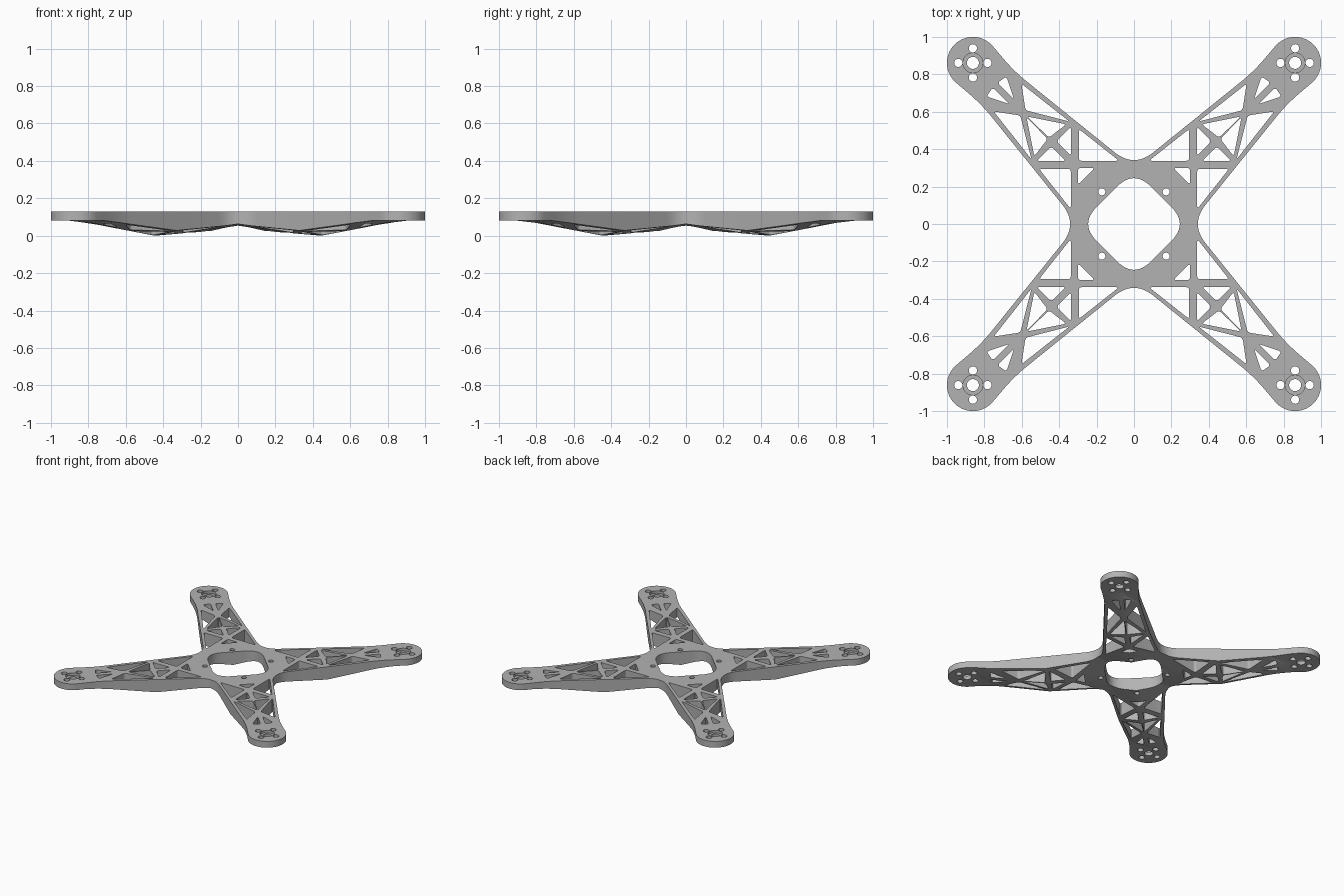
import bpy, bmesh
from math import sin, cos, pi, radians, sqrt
from mathutils import Vector, Matrix

cube = bpy.data.objects.get("Cube")
if cube:
    bpy.data.objects.remove(cube)

TOP = 0.13
HEAD = 1.218          # distance from the centre to a motor axis
S = sqrt(0.5)

grey = bpy.data.materials.new("frame_grey")
grey.use_nodes = True
colour = (0.45, 0.45, 0.45, 1)
grey.diffuse_color = colour
grey.node_tree.nodes["Principled BSDF"].inputs["Base Color"].default_value = colour


def xy(u, v):
    """Arm coordinates (along, across) to plan coordinates."""
    return Vector(((u - v) * S, (u + v) * S))


def turn(points, quarter):
    return [Matrix.Rotation(quarter * pi / 2, 2) @ Vector(p) for p in points]


def circle(centre, r, n=32):
    return [Vector(centre) + Vector((cos(a), sin(a))) * r
            for a in (2 * pi * i / n for i in range(n))]


def rounded(points, sizes, steps=8):
    """Round each corner with a quadratic arc of the given setback."""
    out = []
    for i, p in enumerate(points):
        d = sizes[i]
        if d == 0:
            out.append(p)
            continue
        a = p + (points[i - 1] - p).normalized() * d
        b = p + (points[(i + 1) % len(points)] - p).normalized() * d
        for k in range(steps + 1):
            t = k / steps
            out.append(a * (1 - t) ** 2 + p * 2 * t * (1 - t) + b * t * t)
    return out


def window(points, d=0.017):
    pts = [Vector(p) for p in points]
    return rounded(pts, [d] * len(pts), 6)


def plate(name, loops):
    """Flat plate from outlines with holes, as a bmesh from z=-1 to z=1."""
    curve = bpy.data.curves.new(name + "_outline", "CURVE")
    curve.dimensions = "2D"
    curve.fill_mode = "BOTH"
    curve.extrude = 1
    for loop in loops:
        s = curve.splines.new("POLY")
        s.points.add(len(loop) - 1)
        for point, co in zip(s.points, loop):
            point.co = (co[0], co[1], 0, 1)
        s.use_cyclic_u = True
    helper = bpy.data.objects.new(name + "_outline", curve)
    bpy.context.collection.objects.link(helper)
    dg = bpy.context.evaluated_depsgraph_get()
    mesh = bpy.data.meshes.new_from_object(helper.evaluated_get(dg))
    bm = bmesh.new()
    bm.from_mesh(mesh)
    bpy.data.objects.remove(helper)
    bpy.data.meshes.remove(mesh)
    bmesh.ops.remove_doubles(bm, verts=bm.verts, dist=0.0002)
    return bm


def finish(name, bm):
    bmesh.ops.recalc_face_normals(bm, faces=bm.faces)
    mesh = bpy.data.meshes.new(name)
    bm.to_mesh(mesh)
    bm.free()
    mesh.materials.clear()
    mesh.materials.append(grey)
    for p in mesh.polygons:
        p.material_index = 0
    ob = bpy.data.objects.new(name, mesh)
    bpy.context.collection.objects.link(ob)
    bpy.ops.object.select_all(action="DESELECT")
    ob.select_set(True)
    bpy.context.view_layer.objects.active = ob
    bpy.ops.object.shade_smooth_by_angle(angle=radians(20))


# Underside: distance along arm, spine height, rise towards the arm edges
KEEL = [(0.205, 0.025, 0.167), (0.63, 0.0, 0.167), (1.0, 0.05, 0.14), (1.14, 0.08, 0.0)]


def underside(x, y):
    u = (abs(x) + abs(y)) * S
    v = abs(abs(x) - abs(y)) * S
    u = min(max(u, KEEL[0][0]), KEEL[-1][0])
    for (u0, z0, k0), (u1, z1, k1) in zip(KEEL, KEEL[1:]):
        if u <= u1 + 1e-6:
            t = (u - u0) / (u1 - u0)
            return z0 + (z1 - z0) * t + (k0 + (k1 - k0) * t) * v


# Outer outline: valley, neck, round head, neck, repeated for four arms
outline, sizes = [], []
arc = [radians(-94.7 + 189.4 * i / 30) for i in range(31)]
arm = [xy(0.212, -0.212), xy(1.03, -0.124)]
arm += [xy(HEAD + 0.139 * cos(a), 0.139 * sin(a)) for a in arc]
arm += [xy(1.03, 0.124)]
for q in range(4):
    outline += turn(arm, q)
    sizes += [0.133, 0.09] + [0] * len(arc) + [0.09]
loops = [rounded(outline, sizes, 12)]

# Central opening
square = turn([(0.29, 0)], 0) + turn([(0.29, 0)], 1) + turn([(0.29, 0)], 2) + turn([(0.29, 0)], 3)
loops.append(rounded(square, [0.127] * 4, 12))

# Truss windows on one side of the arm, mirrored across its axis
half = [
    [(0.08, 0.338), (0.295, 0.338), (0.295, 0.508)],
    [(0.337, 0.365), (0.337, 0.52), (0.414, 0.442)],
    [(0.362, 0.533), (0.572, 0.575), (0.455, 0.462)],
    [(0.345, 0.548), (0.58, 0.608), (0.602, 0.75)],
    [xy(0.925, 0.018), xy(1.05, 0.018), xy(1.04, 0.075)],
]
windows = [window(w) for w in half]
windows += [window([(p[1], p[0]) for p in w]) for w in half]
windows.append(window([(0.21, 0.3), (0.3, 0.3), (0.3, 0.21)]))

# Screw holes and motor bores
head = xy(HEAD, 0)
windows.append(circle((0.172, 0.172), 0.019, 20))
windows.append(circle(head, 0.053))
for q in range(4):
    windows.append(circle(head + turn([(0.078, 0)], q)[0], 0.022, 20))
for q in range(4):
    loops += [turn(w, q) for w in windows]

# Frame: fold lines are cut first, then the underside is shaped
bm = plate("frame", loops)
folds = [((0, 0), (1, 0)), ((0, 0), (0, 1)), ((0, 0), (1, 1)), ((0, 0), (1, -1))]
for u, _, _ in KEEL[1:]:
    for q in range(4):
        p = turn([xy(u, 0)], q)[0]
        folds.append((p, p))
for co, no in folds:
    bmesh.ops.bisect_plane(bm, geom=bm.verts[:] + bm.edges[:] + bm.faces[:], dist=1e-5,
                           plane_co=(co[0], co[1], 0), plane_no=(no[0], no[1], 0))
bmesh.ops.triangulate(bm, faces=[f for f in bm.faces if len(f.verts) > 4])
for v in bm.verts:
    v.co.z = TOP if v.co.z > 0 else underside(v.co.x, v.co.y)
finish("frame", bm)

# Recessed rings inside the motor bores
names = ("back_left", "back_right", "front_right", "front_left")
for q, name in enumerate(names):
    c = turn([head], q)[0]
    bm = plate("motor_seat", [circle(c, 0.053), circle(c, 0.032)])
    for v in bm.verts:
        v.co.z = 0.11 if v.co.z > 0 else 0.08
    finish(name + "_motor_seat", bm)
